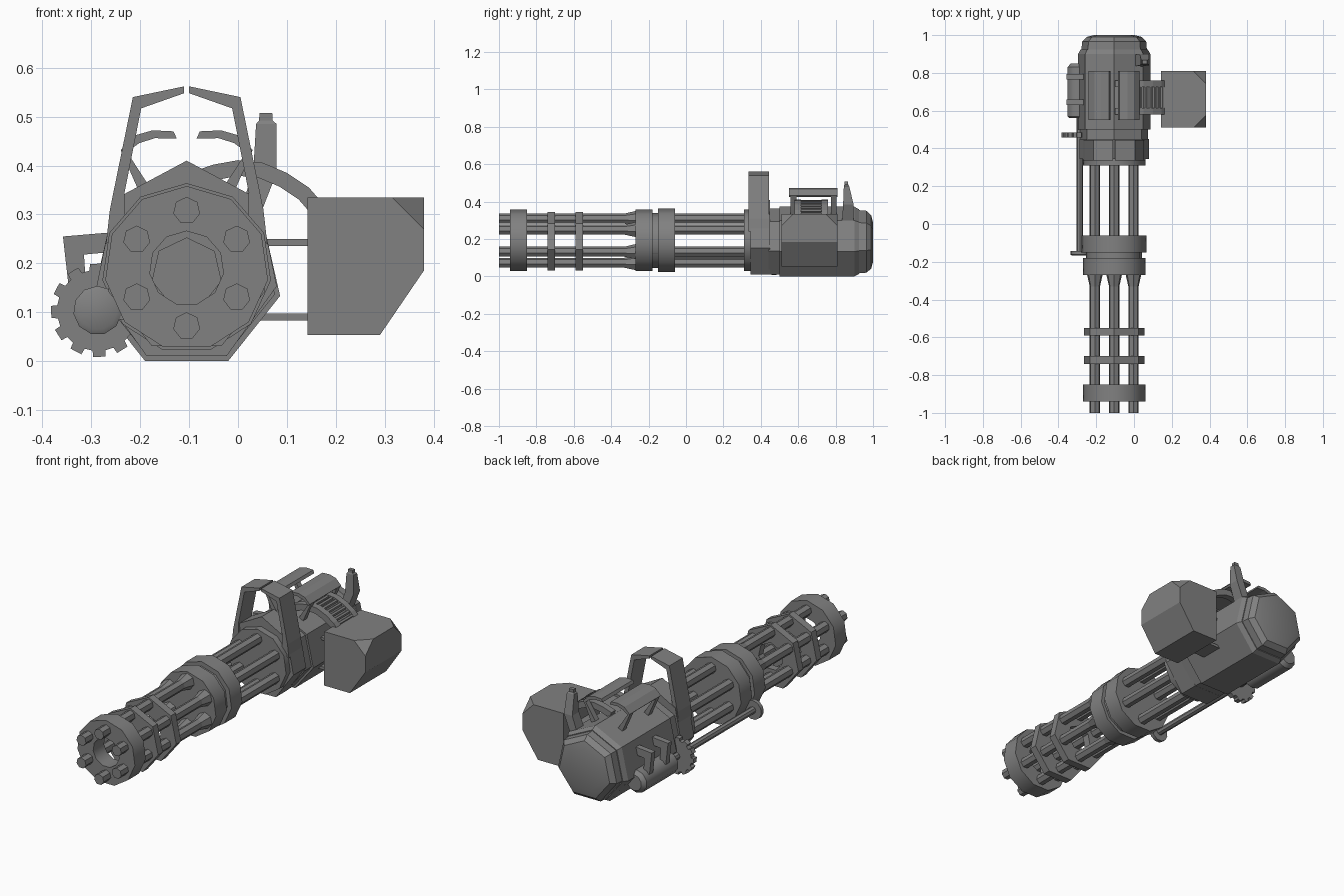
import bpy, bmesh, math
from mathutils import Vector

if "Cube" in bpy.data.objects:
    bpy.data.objects.remove(bpy.data.objects["Cube"])

CX, CZ = -0.105, 0.19
metal = bpy.data.materials.new("gunmetal_grey")
metal.diffuse_color = (0.22, 0.22, 0.22, 1)
metal.use_nodes = True
metal.node_tree.nodes["Principled BSDF"].inputs["Base Color"].default_value = metal.diffuse_color


def finish(name, bm, smooth=None):
    bmesh.ops.recalc_face_normals(bm, faces=bm.faces)
    me = bpy.data.meshes.new(name)
    bm.to_mesh(me)
    bm.free()
    me.materials.append(metal)
    ob = bpy.data.objects.new(name, me)
    bpy.context.collection.objects.link(ob)
    if smooth:
        bpy.ops.object.select_all(action='DESELECT')
        ob.select_set(True)
        bpy.context.view_layer.objects.active = ob
        bpy.ops.object.shade_smooth_by_angle(angle=math.radians(smooth))
    return ob


def lathe(name, sides, profile, cx=CX, cz=CZ, sx=1.0, hollow=False, smooth=None):
    """Revolve (y, radius) pairs about an axis along y, one corner pointing up."""
    bm = bmesh.new()
    rings = []
    for y, r in profile:
        angs = [math.tau * i / sides for i in range(sides)]
        rings.append([bm.verts.new((cx + sx * r * math.sin(a), y, cz + r * math.cos(a))) for a in angs])
    pairs = list(zip(rings, rings[1:]))
    if hollow:
        pairs.append((rings[-1], rings[0]))
    else:
        bm.faces.new(rings[0])
        bm.faces.new(rings[-1])
    for a, b in pairs:
        for i in range(sides):
            j = (i + 1) % sides
            bm.faces.new((a[i], a[j], b[j], b[i]))
    return finish(name, bm, smooth)


def prism(name, pts, y0, y1, corners=None, cut=0.0):
    """Extrude an x-z outline along y; optionally cut off the named corners."""
    bm = bmesh.new()
    a = [bm.verts.new((x, y0, z)) for x, z in pts]
    b = [bm.verts.new((x, y1, z)) for x, z in pts]
    bm.faces.new(a)
    bm.faces.new(b)
    n = len(pts)
    for i in range(n):
        j = (i + 1) % n
        bm.faces.new((a[i], a[j], b[j], b[i]))
    if corners:
        vs = [v for i in corners for v in (a[i], b[i])]
        bmesh.ops.bevel(bm, geom=vs, offset=cut, segments=1, affect='VERTICES')
    return finish(name, bm)


def mirror(pts):
    return [(2 * CX - x, z) for x, z in pts]


def rect(x0, x1, z0, z1):
    return [(x0, z0), (x1, z0), (x1, z1), (x0, z1)]


def ring(name, sides, y0, y1, r, hole, cz=CZ, smooth=None):
    return lathe(name, sides, [(y0, hole), (y0, r), (y1, r), (y1, hole)], cz=cz, hollow=True, smooth=smooth)


# six barrels, flared where they meet the middle collar
for k in range(6):
    a = math.tau * k / 6
    lathe(f"barrel_{k + 1}", 7,
          [(-1, .028), (-.33, .028), (-.27, .042), (-.2, .042), (-.2, .028), (.33, .028)],
          CX + .118 * math.sin(a), CZ + .118 * math.cos(a))

# barrel clamps
ring("muzzle_ring", 11, -.94, -.85, .168, .076, smooth=40)
ring("front_clamp", 7, -.74, -.70, .165, .072, cz=.18)
ring("rear_clamp", 7, -.59, -.55, .165, .072, cz=.18)
lathe("middle_collar", 11, [(-.27, .168), (-.18, .168), (-.18, .15), (-.15, .15), (-.15, .174), (-.06, .174)],
      smooth=40)
lathe("breech_ring", 11, [(.31, .168), (.35, .168)], smooth=40)

# seven-sided housing, neck and flange
lathe("flange", 7, [(.345, .21), (.45, .21)], cz=.20, sx=.9)
lathe("neck", 7, [(.44, .185), (.51, .185)], cz=.178)
lathe("body", 7, [(.50, .196), (.90, .196), (.925, .182)], cz=.177)
lathe("rear_cap", 7, [(.92, .178), (.965, .174), (.99, .15), (1.0, .11)], cz=.177, smooth=30)

# carrying handle: two bent arms with a slit between them
arm = [(.06, .24), (.052, .31), (.005, .54), (-.10, .562), (-.10, .548), (-.012, .517), (.022, .345), (.02, .26)]
prism("handle_right", arm, .335, .445)
prism("handle_left", mirror(arm), .335, .445)

# curved feed covers and their legs
cover = [(-.085, .455), (-.078, .470), (-.035, .472), (.0, .462), (.030, .432),
         (.022, .424), (-.008, .446), (-.04, .456)]
leg = [(.030, .432), (.016, .426), (-.04, .34), (-.015, .33)]
for side, f in (("right", lambda p: p), ("left", mirror)):
    prism(f"feed_cover_{side}", f(cover), .55, .81)
    for n, y in enumerate((.56, .775)):
        prism(f"cover_leg_{side}_{n + 1}", f(leg), y, y + .03)

# ammunition belt arching from the housing into the box
path = [(-.10, .385), (-.05, .402), (.0, .411), (.05, .406), (.10, .385), (.145, .355), (.18, .315)]


def band(pts, t):
    out, inn = [], []
    for i, p in enumerate(pts):
        d = Vector(pts[min(i + 1, len(pts) - 1)]) - Vector(pts[max(i - 1, 0)])
        nrm = Vector((d.y, -d.x)).normalized() * t
        out.append(p)
        inn.append((p[0] + nrm.x, p[1] + nrm.y))
    return out + inn[::-1]


prism("belt_rail_front", band(path, .032), .58, .615)
prism("belt_rail_rear", band(path, .032), .725, .76)
low = [(x - .006, z - .014) for x, z in path]
prism("belt_backing", band(low, .012), .61, .73)
for i, (p, q) in enumerate(zip(path[2:], path[3:])):
    for t in (.25, .75):
        x, z = (p[0] + (q[0] - p[0]) * t, p[1] + (q[1] - p[1]) * t)
        lathe(f"belt_round_{i + 1}_{t}", 6, [(.61, .010), (.73, .010)], x - .004, z - .010)

# ammunition box with two cut corners, and its mounts
prism("ammo_box", [(.142, .335), (.38, .335), (.38, .185), (.29, .053), (.142, .053)], .51, .81, [1], .065)
for n, z in enumerate((.236, .083)):
    prism(f"box_mount_{n + 1}", rect(.02, .16, z, z + .014), .60, .72)

# side drive: gear, rod, foot and motor canister with brackets
GX, GZ = -.287, .104
gear = []
for i in range(12):
    for off, r in ((-.32, .096), (.18, .096), (.24, .083), (.62, .083)):
        a = math.tau * (i + off) / 12
        gear.append((GX + r * math.sin(a), GZ + r * math.cos(a)))
prism("gear", gear, .457, .485)
lathe("drive_rod", 8, [(-.15, .018), (.57, .018)], GX, GZ)
lathe("rod_foot", 11, [(-.168, .040), (-.162, .05), (-.142, .05)], GX, GZ, smooth=40)
prism("rod_link", rect(GX, -.22, .085, .123), -.162, -.142)
lathe("motor_canister", 10, [(.56, .05), (.57, .06), (.83, .06), (.85, .042)], -.295, .105, smooth=40)
bracket = [(-.24, .265), (-.358, .255), (-.345, .14), (-.31, .14), (-.315, .218), (-.24, .225)]
for n, y in enumerate((.63, .765)):
    prism(f"motor_bracket_{n + 1}", bracket, y, y + .03)

# upright lever behind the feed
bm = bmesh.new()
last = None
for x, y, z, w, d in ((.012, .865, .27, .022, .032), (.055, .868, .385, .024, .028),
                      (.058, .858, .485, .021, .014), (.057, .857, .492, .014, .010),
                      (.057, .857, .507, .013, .010)):
    row = [bm.verts.new((x + sx * w, y + sy * d, z)) for sx, sy in ((-1, -1), (1, -1), (1, 1), (-1, 1))]
    if last:
        for i in range(4):
            bm.faces.new((last[i], last[(i + 1) % 4], row[(i + 1) % 4], row[i]))
    else:
        bm.faces.new(row)
    last = row
bm.faces.new(last)
finish("lever", bm)
